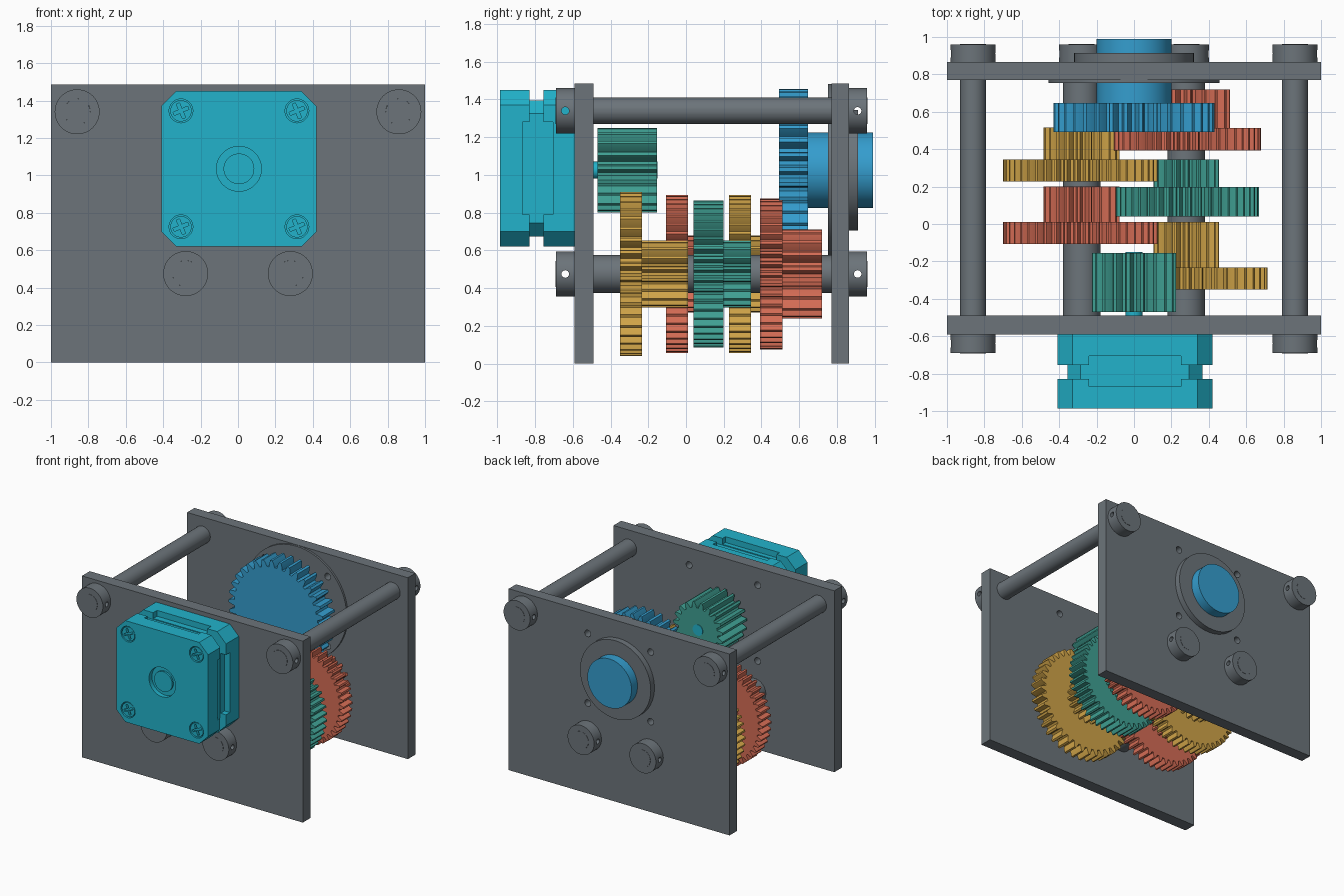
import bpy, bmesh
from math import pi, cos, sin, atan2, radians
from mathutils import Matrix

if "Cube" in bpy.data.objects:
    bpy.data.objects.remove(bpy.data.objects["Cube"], do_unlink=True)


def material(name, rgb):
    m = bpy.data.materials.new(name)
    m.use_nodes = True
    m.diffuse_color = (*rgb, 1)
    m.node_tree.nodes["Principled BSDF"].inputs["Base Color"].default_value = (*rgb, 1)
    return m


grey = material("steel grey", (0.15, 0.175, 0.195))
cyan = material("motor cyan", (0.016, 0.45, 0.60))
blue = material("output blue", (0.035, 0.34, 0.62))
green = material("gear green", (0.05, 0.35, 0.29))
red = material("gear red", (0.66, 0.15, 0.09))
yellow = material("gear yellow", (0.63, 0.37, 0.065))


# Profiles are lists of (x, z) points
def circle(x, z, r, n=48):
    return [(x + r * cos(2 * pi * i / n), z + r * sin(2 * pi * i / n)) for i in range(n)]


def rect(x0, x1, z0, z1):
    return [(x0, z0), (x1, z0), (x1, z1), (x0, z1)]


def octagon(x, z, h, c):
    k = h - c
    pts = [(h, -k), (h, k), (k, h), (-k, h), (-h, k), (-h, -k), (-k, -h), (k, -h)]
    return [(x + a, z + b) for a, b in pts]


def turn(points, angle, x, z):
    c, s = cos(angle), sin(angle)
    return [(x + a * c - b * s, z + a * s + b * c) for a, b in points]


def finish(obj):
    obj.data.shade_smooth()
    obj.data.set_sharp_from_angle(angle=radians(25))


def prism(name, profile, y0, y1, mat=None):
    """Extrude an (x, z) profile along y."""
    bm = bmesh.new()
    face = bm.faces.new([bm.verts.new((x, y0, z)) for x, z in profile])
    out = bmesh.ops.extrude_face_region(bm, geom=[face])
    verts = [v for v in out["geom"] if isinstance(v, bmesh.types.BMVert)]
    bmesh.ops.translate(bm, vec=(0, y1 - y0, 0), verts=verts)
    bmesh.ops.recalc_face_normals(bm, faces=bm.faces)
    me = bpy.data.meshes.new(name)
    bm.to_mesh(me)
    bm.free()
    if mat:
        me.materials.append(mat)
    obj = bpy.data.objects.new(name, me)
    bpy.context.scene.collection.objects.link(obj)
    finish(obj)
    return obj


def cut(obj, cutters):
    """Subtract each cutter and then discard it."""
    for c in cutters:
        c.hide_render = True
        mod = obj.modifiers.new("cut", 'BOOLEAN')
        mod.operation, mod.solver, mod.object = 'DIFFERENCE', 'EXACT', c
    bpy.context.view_layer.update()
    dg = bpy.context.evaluated_depsgraph_get()
    me = bpy.data.meshes.new_from_object(obj.evaluated_get(dg))
    obj.modifiers.clear()
    obj.data = me
    for c in cutters:
        bpy.data.objects.remove(c, do_unlink=True)
    finish(obj)


def gear(name, x, z, r, module, y0, y1, mat, facing=0.0, phase=0.0):
    """Spur gear with a tooth (or a gap, phase 0.5) at the facing angle."""
    n = round(2 * (r - module) / module)
    root = r - 2.25 * module
    mid = r - module
    shape = ((-0.36, root), (-0.25, mid), (-0.12, r), (0.12, r), (0.25, mid), (0.36, root))
    pts = []
    for i in range(n):
        for a, rad in shape:
            t = facing + 2 * pi * (i + phase + a) / n
            pts.append((x + rad * cos(t), z + rad * sin(t)))
    return prism(name, pts, y0, y1, mat)


AX, AZ = 0.28, 0.475      # lower shafts
OZ = 1.025                # motor and output axis
MX, MZ = 0.005, 1.035     # motor body centre
FRONT, BACK = (-0.59, -0.49), (0.77, 0.865)
CORNERS = [(a, b) for a in (-1, 1) for b in (-1, 1)]


def bolt_holes(cx, cz, d, y0, y1, r=0.027):
    return [prism("hole", circle(cx + a * d, cz + b * d, r, 20), y0, y1) for a, b in CORNERS]


# End plates with bolt holes
front_plate = prism("front_plate", rect(-1, 1, 0, 1.485), *FRONT, grey)
cut(front_plate, bolt_holes(MX, MZ, 0.31, -0.7, -0.4))
back_plate = prism("back_plate", rect(-1, 1, 0, 1.485), *BACK, grey)
cut(back_plate, bolt_holes(0, OZ, 0.285, 0.7, 1))

# Output bearing flange, inside and outside the back plate
inner_flange = prism("inner_flange", circle(0, OZ, 0.458, 72), 0.753, 0.77, grey)
cut(inner_flange, bolt_holes(0, OZ, 0.285, 0.7, 1))
prism("outer_flange", circle(0, OZ, 0.32, 64), 0.865, 0.913, grey)


# Rods and shafts with drilled locking collars at both ends
def cross_hole(x, y, z):
    c = prism("hole", circle(0, 0, 0.02, 16), -0.2, 0.2)
    c.data.transform(Matrix.Translation((x, y, z)) @ Matrix.Rotation(pi / 2, 4, 'Z'))
    return c


for label, x, z in (("left_rod", 0.86, 1.34), ("right_rod", -0.86, 1.34),
                    ("left_shaft", AX, AZ), ("right_shaft", -AX, AZ)):
    rod = prism(label, circle(x, z, 0.07), -0.692, 0.962, grey)
    cut(rod, [cross_hole(x, y, z) for y in (-0.64, 0.91)])
    for end, y0, y1 in (("front", -0.69, -0.59), ("back", 0.865, 0.96)):
        collar = prism(f"{label}_{end}_collar", circle(x, z, 0.12), y0, y1, grey)
        cut(collar, [prism("bore", circle(x, z, 0.0701), y0 - 0.1, y1 + 0.1),
                     cross_hole(x, -0.64 if end == "front" else 0.91, z)])
    if "shaft" in label:
        prism(f"{label}_spacer", circle(x, z, 0.1), -0.49, 0.77, grey)

# Gear train: motor pinion, lower clusters, output gear
up_left = atan2(OZ - AZ, -AX)
gear("motor_pinion", 0, OZ, 0.225, 0.021, -0.47, -0.155, green, up_left + pi, 0.5)
gear("first_wheel", AX, AZ, 0.435, 0.021, -0.35, -0.232, yellow, up_left)
gear("first_pinion", AX, AZ, 0.177, 0.0175, -0.232, 0.01, yellow, pi, 0.5)
gear("second_wheel", -AX, AZ, 0.42, 0.0175, -0.107, 0.01, red)
gear("second_pinion", -AX, AZ, 0.205, 0.0175, 0.01, 0.2, red, 0, 0.5)
gear("third_wheel", AX, AZ, 0.39, 0.0175, 0.04, 0.198, green, pi)
gear("third_pinion", AX, AZ, 0.177, 0.0175, 0.198, 0.345, green, pi, 0.5)
gear("fourth_wheel", -AX, AZ, 0.42, 0.0175, 0.228, 0.345, yellow)
gear("fourth_pinion", -AX, AZ, 0.205, 0.0175, 0.345, 0.515, yellow, 0, 0.5)
gear("fifth_wheel", AX, AZ, 0.4, 0.0175, 0.393, 0.512, red, pi)
gear("fifth_pinion", AX, AZ, 0.235, 0.024, 0.512, 0.72, red, up_left, 0.5)
gear("output_wheel", 0, OZ, 0.431, 0.024, 0.492, 0.648, blue, up_left + pi)
prism("output_hub", circle(0, OZ, 0.2, 64), 0.648, 0.99, blue)

# Motor: core, two chamfered end caps with side pockets, shaft
prism("motor_core", octagon(MX, MZ, 0.36, 0.07), -0.95, -0.62, cyan)
prism("motor_shaft", circle(0, OZ, 0.045, 32), -0.62, -0.15, cyan)


def side_pockets():
    box = rect(0.367, 0.6, -0.245, 0.245)
    return [prism("pocket", turn(box, i * pi / 2, MX, MZ), -0.868, -0.705) for i in range(4)]


cap_shape = octagon(MX, MZ, 0.415, 0.08)
rear_cap = prism("motor_mount_cap", cap_shape, -0.755, -0.59, cyan)
cut(rear_cap, side_pockets())
outer_cap = prism("motor_outer_cap", cap_shape, -0.987, -0.83, cyan)
cut(outer_cap, side_pockets() + bolt_holes(MX, MZ, 0.31, -1.1, -0.95, 0.064)
    + [prism("bearing_recess", circle(MX, MZ, 0.12), -1.1, -0.95)])
prism("motor_bearing_stub", circle(MX, MZ, 0.082), -0.96, -0.975, cyan)

# Cross-head motor screws
arm, w = 0.042, 0.009
for i, (a, b) in enumerate(CORNERS):
    x, z = MX + a * 0.31, MZ + b * 0.31
    screw = prism(f"motor_screw_{i + 1}", circle(x, z, 0.057, 32), -0.982, -0.945, cyan)
    cut(screw, [prism("slot", turn(rect(-arm, arm, -w, w), t, x, z), -1.1, -0.962)
                for t in (0.4, 0.4 + pi / 2)])
